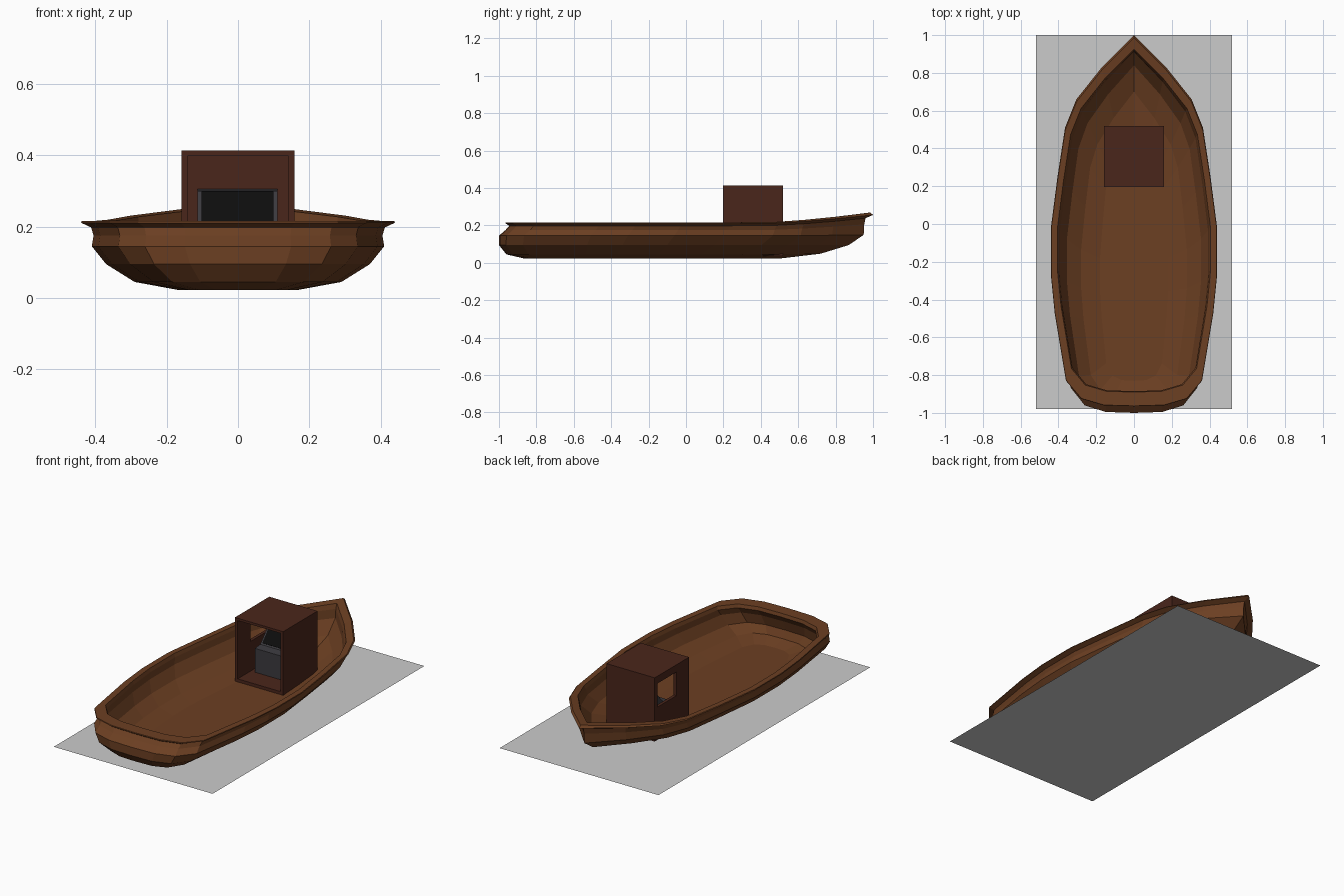
import bpy, bmesh

if "Cube" in bpy.data.objects:
    bpy.data.objects.remove(bpy.data.objects["Cube"])

def material(name, rgb):
    m = bpy.data.materials.new(name)
    m.diffuse_color = (*rgb, 1)
    m.use_nodes = True
    m.node_tree.nodes["Principled BSDF"].inputs["Base Color"].default_value = m.diffuse_color
    return m

WOOD = material("wood", (0.15, 0.05, 0.016))
DARK_WOOD = material("dark_wood", (0.068, 0.019, 0.011))
GREY = material("grey_metal", (0.045, 0.043, 0.05))
BLACK = material("black_glass", (0.004, 0.004, 0.004))

def finish(bm, name, mat=None):
    bmesh.ops.recalc_face_normals(bm, faces=bm.faces)
    me = bpy.data.meshes.new(name)
    bm.to_mesh(me)
    bm.free()
    ob = bpy.data.objects.new(name, me)
    bpy.context.collection.objects.link(ob)
    if mat:
        me.materials.append(mat)
    return ob

def prism(bm, profile, x0, x1):
    """Extrude a (y, z) profile from x0 to x1."""
    a = [bm.verts.new((x0, y, z)) for y, z in profile]
    b = [bm.verts.new((x1, y, z)) for y, z in profile]
    bm.faces.new(a)
    bm.faces.new(b[::-1])
    n = len(a)
    for i in range(n):
        bm.faces.new((a[i], a[(i + 1) % n], b[(i + 1) % n], b[i]))

def box(bm, x0, x1, y0, y1, z0, z1):
    prism(bm, [(y0, z0), (y1, z0), (y1, z1), (y0, z1)], x0, x1)

# Hull: one plan outline, lofted through levels from outer keel over the rim to the floor
half = [(0, 1.0), (0.17, 0.83), (0.305, 0.66), (0.365, 0.51), (0.405, 0.25),
        (0.44, -0.02), (0.44, -0.27), (0.42, -0.47), (0.36, -0.83),
        (0.28, -0.925), (0.16, -0.96), (0, -0.965)]
outline = half + [(-x, y) for x, y in half[-2:0:-1]]

# half width, bow y, stern y, height, share of the bow's upward sweep
levels = [
    (0.165, 0.50, -0.86, 0.022, 0.2),
    (0.29, 0.72, -0.96, 0.045, 0.2),
    (0.37, 0.87, -1.00, 0.095, 0.0),
    (0.41, 0.95, -1.00, 0.145, 0.1),
    (0.405, 0.953, -0.965, 0.175, 0.7),
    (0.412, 0.96, -0.945, 0.198, 0.9),
    (0.44, 1.00, -0.965, 0.211, 0.9),
    (0.438, 0.985, -0.963, 0.216, 1.1),
    (0.405, 0.925, -0.89, 0.216, 1.1),
    (0.398, 0.915, -0.885, 0.196, 0.9),
    (0.392, 0.91, -0.91, 0.16, 0.5),
    (0.355, 0.84, -0.93, 0.10, 0.1),
    (0.28, 0.70, -0.91, 0.056, 0.0),
    (0.18, 0.52, -0.83, 0.034, 0.0),
]
bm = bmesh.new()
rings = []
for w, bow, stern, z, sweep in levels:
    ring = []
    for x, y in outline:
        yy = stern + (y + 0.965) / 1.965 * (bow - stern)
        lift = 0.05 * max(0, (yy - 0.4) / 0.6) ** 1.5 * sweep
        ring.append(bm.verts.new((x * w / 0.44, yy, z + lift)))
    rings.append(ring)
n = len(outline)
for r, s in zip(rings, rings[1:]):
    for i in range(n):
        j = (i + 1) % n
        bm.faces.new((r[i], r[j], s[j], s[i]))
bm.faces.new(rings[0])
bm.faces.new(rings[-1])
finish(bm, "hull", WOOD)

# Cabin: open at the front, window in the left wall only
X, Y0, Y1, Z0, Z1, T = 0.158, 0.197, 0.518, 0.036, 0.413, 0.018
bm = bmesh.new()
box(bm, -X, X, Y0, Y1, Z1 - 0.014, Z1)                     # roof
box(bm, -X, X, Y0, Y1, Z0, Z0 + T)                         # floor
box(bm, -X + T, X - T, Y1 - T, Y1, Z0 + T, Z1 - 0.014)     # back wall
box(bm, X - T, X, Y0, Y1, Z0 + T, Z1 - 0.014)              # right wall
box(bm, -X, T - X, Y0, 0.315, Z0 + T, Z1 - 0.014)          # left wall around window
box(bm, -X, T - X, 0.49, Y1, Z0 + T, Z1 - 0.014)
box(bm, -X, T - X, 0.315, 0.49, Z0 + T, 0.23)
box(bm, -X, T - X, 0.315, 0.49, 0.37, Z1 - 0.014)
finish(bm, "cabin", DARK_WOOD)

# Control console with sloping screen
bm = bmesh.new()
prism(bm, [(0.32, 0.05), (0.32, 0.195), (0.37, 0.2), (0.46, 0.3),
           (0.498, 0.305), (0.498, 0.05)], -0.113, 0.111)
finish(bm, "console", GREY)
bm = bmesh.new()
prism(bm, [(0.376, 0.207), (0.373, 0.21), (0.452, 0.298), (0.456, 0.295)], -0.102, 0.1)
finish(bm, "console_screen", BLACK)

# Flat base sheet under the boat
bm = bmesh.new()
bm.faces.new([bm.verts.new(p) for p in
              ((-0.52, -0.98, 0), (0.52, -0.98, 0), (0.52, 1, 0), (-0.52, 1, 0))])
finish(bm, "base_sheet")
